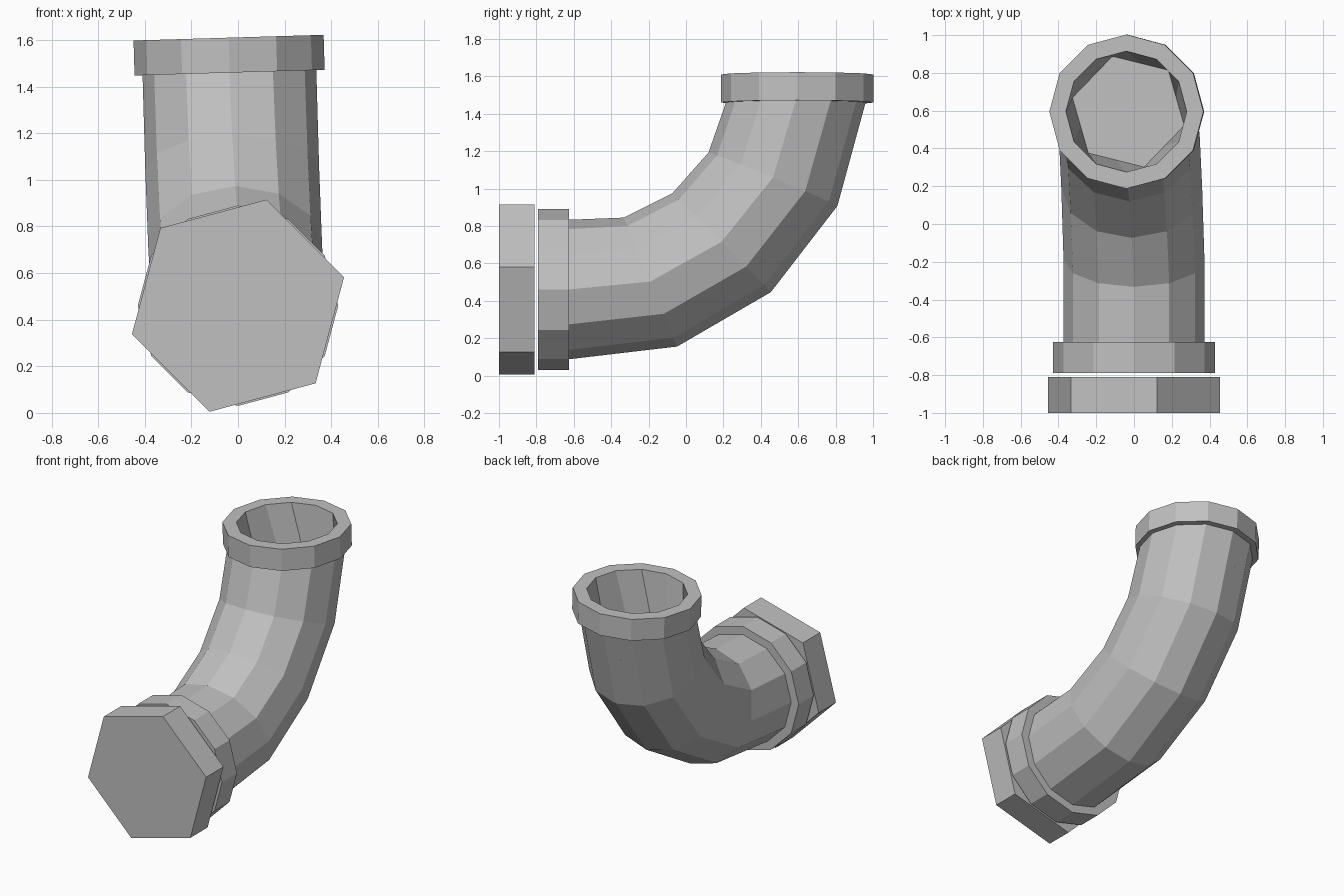
import bpy, bmesh
from math import sin, cos, radians
from mathutils import Vector

cube = bpy.data.objects.get("Cube")
if cube:
    bpy.data.objects.remove(cube)

grey = bpy.data.materials.new("pipe grey")
grey.use_nodes = True
colour = (0.53, 0.53, 0.53, 1)
grey.diffuse_color = colour
grey.node_tree.nodes["Principled BSDF"].inputs["Base Color"].default_value = colour


def ring(centre, u, v, radius, sides, turn=0):
    """Polygon of points around centre in the u, v plane."""
    points = []
    for i in range(sides):
        a = radians(turn) + radians(360) * i / sides
        points.append(centre + radius * (cos(a) * u + sin(a) * v))
    return points


def loft(name, rings, cap_start=False, cap_end=False):
    """Flat-shaded skin through a list of equal-sized rings."""
    bm = bmesh.new()
    rows = [[bm.verts.new(p) for p in r] for r in rings]
    n = len(rows[0])
    for a, b in zip(rows, rows[1:]):
        for i in range(n):
            j = (i + 1) % n
            bm.faces.new((a[i], a[j], b[j], b[i]))
    if cap_start:
        bm.faces.new(rows[0][::-1])
    if cap_end:
        bm.faces.new(rows[-1])
    mesh = bpy.data.meshes.new(name)
    bm.to_mesh(mesh)
    bm.free()
    mesh.materials.append(grey)
    obj = bpy.data.objects.new(name, mesh)
    bpy.context.collection.objects.link(obj)
    return obj


def collar(name, base, axis, u, radius, height):
    """Twelve-sided collar whose bore narrows to a hexagonal floor."""
    v = axis.cross(u)
    top = base + axis * height
    floor = ring(top - axis * 0.35, u, v, 0.305, 12, -14)
    middle = sum(floor, Vector()) / 12
    # pull every other point in to make straight hexagon sides
    floor = [middle + (p - middle) * (1 if i % 2 == 0 else cos(radians(30)))
             for i, p in enumerate(floor)]
    rings = [ring(base, u, v, 0.36, 12), ring(base, u, v, radius, 12),
             ring(top, u, v, radius, 12), ring(top, u, v, 0.32, 12), floor]
    loft(name, rings, cap_end=True)


X, Y, Z = Vector((1, 0, 0)), Vector((0, 1, 0)), Vector((0, 0, 1))
tilted_x = Vector((1, 0, 0.03)).normalized()
tilted_z = tilted_x.cross(Y)

# Bent pipe: centre and bend angle of each section, from the top down
sections = [((-0.037, 0.59, 1.47), 90), ((-0.025, 0.465, 1.05), 67.5),
            ((-0.012, 0.19, 0.71), 45), ((0, -0.19, 0.5), 22.5),
            ((0, -0.63, 0.46), 0)]
loft("bent_pipe", [
    ring(Vector(c), X.lerp(tilted_x, bend / 90),
         Vector((0, -sin(radians(bend)), cos(radians(bend)))), 0.373, 12)
    for c, bend in sections])

# Collars at both ends
collar("top_collar", Vector((-0.036, 0.595, 1.46)), tilted_z, tilted_x, 0.408, 0.15)
collar("front_collar", Vector((0, -0.625, 0.46)), -Y, X, 0.43, 0.165)

# Separate hexagonal end plate
loft("hexagonal_end_plate",
     [ring(Vector((0, y, 0.46)), X, Z, 0.471, 6, 15) for y in (-0.81, -1)],
     cap_start=True, cap_end=True)
